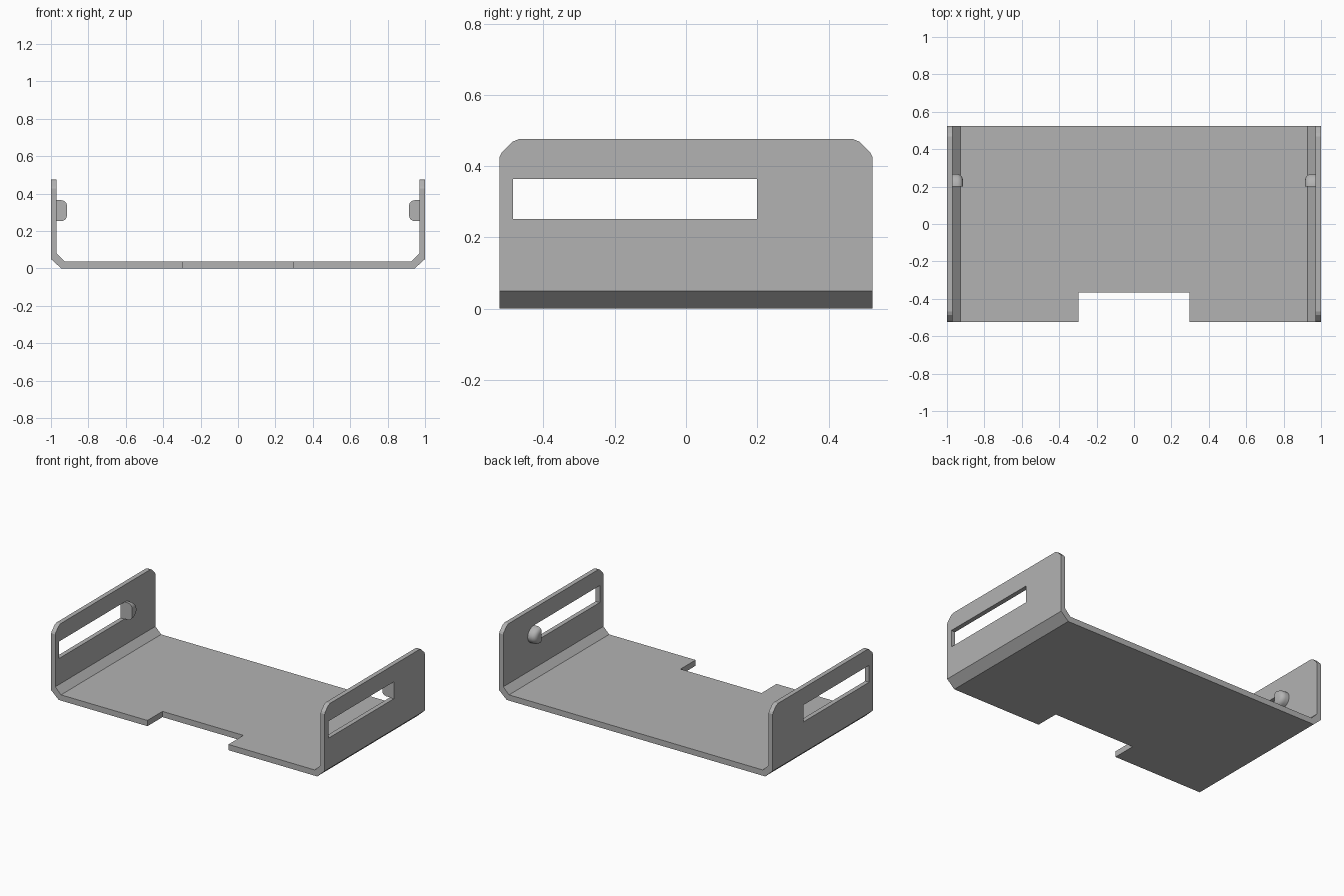
import bpy, bmesh, math

if "Cube" in bpy.data.objects:
    bpy.data.objects.remove(bpy.data.objects["Cube"])

grey = bpy.data.materials.new("plain grey")
grey.diffuse_color = (0.45, 0.45, 0.45, 1)
grey.use_nodes = True
grey.node_tree.nodes["Principled BSDF"].inputs["Base Color"].default_value = grey.diffuse_color


def loft(name, rings):
    """Closed solid through a list of matching rings of 3D points."""
    bm = bmesh.new()
    rows = [[bm.verts.new(p) for p in r] for r in rings]
    n = len(rows[0])
    for a, b in zip(rows, rows[1:]):
        for i in range(n):
            j = (i + 1) % n
            bm.faces.new((a[i], a[j], b[j], b[i]))
    bm.faces.new(rows[0])
    bm.faces.new(rows[-1])
    bmesh.ops.recalc_face_normals(bm, faces=bm.faces)
    me = bpy.data.meshes.new(name)
    bm.to_mesh(me)
    bm.free()
    me.materials.append(grey)
    ob = bpy.data.objects.new(name, me)
    bpy.context.collection.objects.link(ob)
    return ob


def cut(target, cutter, operation='DIFFERENCE'):
    cutter.hide_render = True
    m = target.modifiers.new("cut", 'BOOLEAN')
    m.operation, m.object, m.solver = operation, cutter, 'EXACT'
    bpy.context.view_layer.objects.active = target
    bpy.ops.object.modifier_apply(modifier=m.name)
    bpy.data.objects.remove(cutter)


# U-shaped bracket: front profile with chamfered bends, swept along y
half = [(0.945, 0), (1, 0.05), (1, 0.6), (0.97, 0.6), (0.97, 0.08), (0.928, 0.038)]
profile = half + [(-x, z) for x, z in reversed(half)]
bracket = loft("bracket", [[(x, y, z) for x, z in profile] for y in (-0.6, 0.6)])

# Trim to the side outline with rounded top corners
corner = [(0.523, -0.1), (0.523, 0.426), (0.517, 0.438), (0.486, 0.469), (0.468, 0.476)]
outline = corner + [(-y, z) for y, z in reversed(corner)]
cut(bracket, loft("side_outline", [[(x, y, z) for y, z in outline] for x in (-1.2, 1.2)]),
    'INTERSECT')

# Long slot through both side walls
slot = [(-0.485, 0.252), (0.199, 0.252), (0.199, 0.364), (-0.485, 0.364)]
cut(bracket, loft("slot_cutter", [[(x, y, z) for y, z in slot] for x in (-1.2, 1.2)]))

# Notch in the front edge of the floor
notch = [(-0.296, -0.7), (0.296, -0.7), (0.296, -0.366), (-0.296, -0.366)]
cut(bracket, loft("notch_cutter", [[(x, y, z) for x, y in notch] for z in (-0.1, 0.15)]))

# Half-round knobs inside the walls, flat side flush with the slot end
steps = [(0.975, 1), (0.945, 1), (0.935, 0.96), (0.926, 0.88), (0.919, 0.75), (0.915, 0.55)]
for side, name in ((-1, "left_knob"), (1, "right_knob")):
    rings = []
    for x, s in steps:
        rings.append([(side * x, 0.2 + 0.068 * s * math.cos(a), 0.309 + 0.056 * s * math.sin(a))
                      for a in (math.pi * (i / 16 - 0.5) for i in range(17))])
    knob = loft(name, rings)
    bpy.ops.object.select_all(action='DESELECT')
    knob.select_set(True)
    bpy.context.view_layer.objects.active = knob
    bpy.ops.object.shade_smooth_by_angle(angle=math.radians(40))
